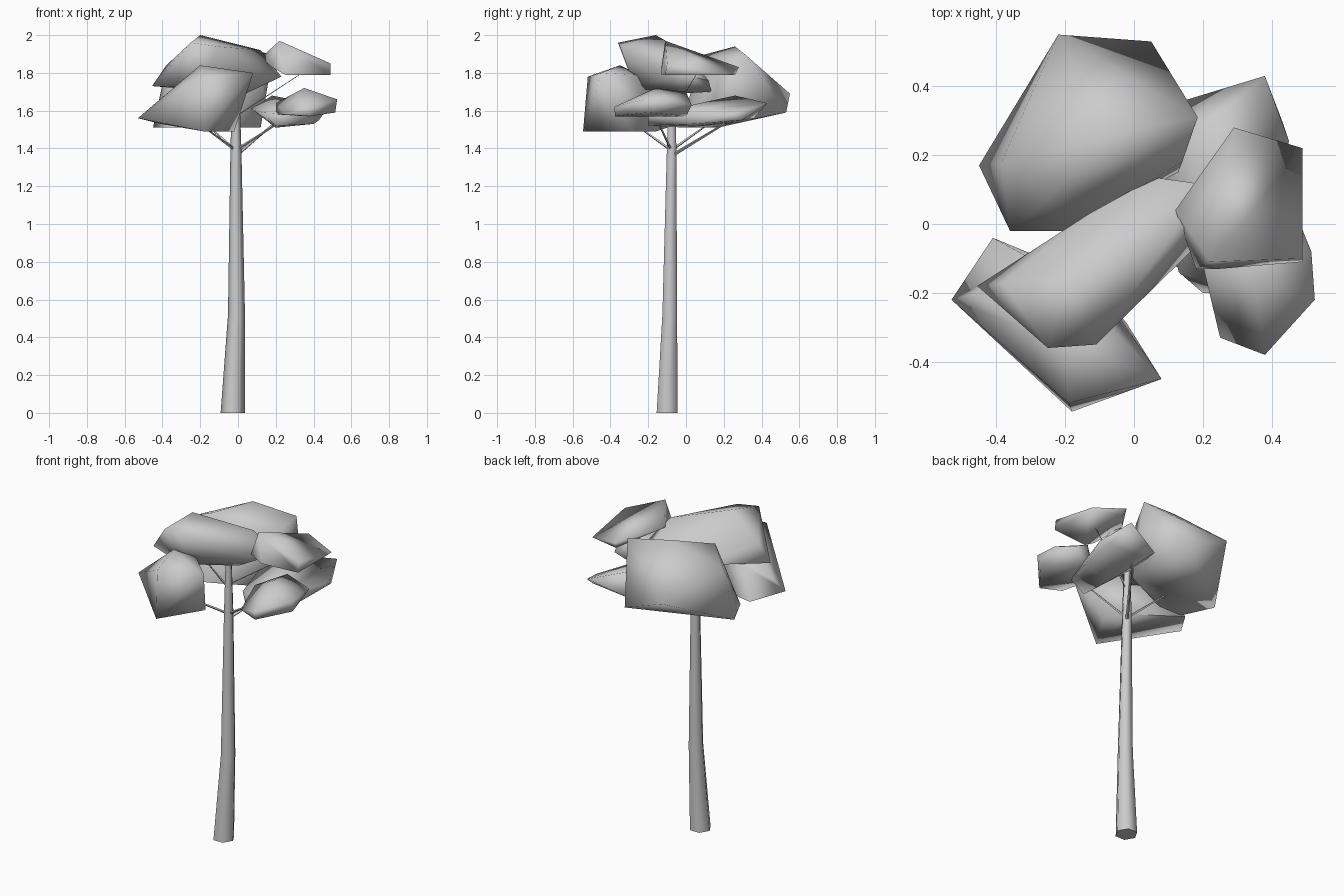
import bpy, bmesh, math
from mathutils import Vector


def finish(name, bm, angle):
    bmesh.ops.recalc_face_normals(bm, faces=bm.faces)
    mesh = bpy.data.meshes.new(name)
    bm.to_mesh(mesh)
    bm.free()
    ob = bpy.data.objects.new(name, mesh)
    bpy.context.collection.objects.link(ob)
    bpy.ops.object.select_all(action='DESELECT')
    ob.select_set(True)
    bpy.context.view_layer.objects.active = ob
    bpy.ops.object.shade_smooth_by_angle(angle=math.radians(angle))
    return ob


def clump(name, upper, lower):
    """Faceted foliage mass: hull around upper and lower corner points."""
    bm = bmesh.new()
    for p in upper + lower:
        bm.verts.new(p)
    res = bmesh.ops.convex_hull(bm, input=bm.verts)
    junk = {g for g in res["geom_interior"] + res["geom_unused"]
            if isinstance(g, bmesh.types.BMVert)}
    bmesh.ops.delete(bm, geom=list(junk), context='VERTS')
    finish(name, bm, 95)


def limb(name, path, sides):
    """Tapered tube through (x, y, z, radius) stations."""
    bm = bmesh.new()
    pts = [Vector(p[:3]) for p in path]
    axis = pts[-1] - pts[0]
    vertical = axis.z > 4 * math.hypot(axis.x, axis.y)
    u = Vector((1, 0, 0)) if vertical else axis.cross(Vector((0, 0, 1))).normalized()
    v = Vector((0, 1, 0)) if vertical else axis.cross(u).normalized()
    rings = []
    for c, p in zip(pts, path):
        ring = []
        for i in range(sides):
            a = math.tau * i / sides
            ring.append(bm.verts.new(c + p[3] * (u * math.cos(a) + v * math.sin(a))))
        rings.append(ring)
    for r0, r1 in zip(rings, rings[1:]):
        for i in range(sides):
            j = (i + 1) % sides
            bm.faces.new((r0[i], r0[j], r1[j], r1[i]))
    bm.faces.new(rings[0])
    bm.faces.new(rings[-1])
    finish(name, bm, 65)


# Trunk, leaning slightly as it tapers
limb("trunk", [(-0.028, -0.10, 0, 0.064), (-0.008, -0.086, 0.52, 0.045),
               (-0.011, -0.076, 1.4, 0.029), (-0.012, -0.075, 1.75, 0.018)], 6)

# Thin branches reaching into each clump: start height, tip, root radius
fork = (-0.012, -0.078)
branches = [
    (1.39, (-0.19, -0.26, 1.52), 0.008), (1.39, (-0.17, 0.12, 1.53), 0.008),
    (1.36, (0.20, 0.22, 1.54), 0.010), (1.39, (0.23, -0.15, 1.545), 0.008),
    (1.57, (0.34, 0.06, 1.80), 0.003), (1.55, (-0.12, -0.15, 1.72), 0.007),
]
for n, (z, tip, r) in enumerate(branches):
    limb(f"branch_{n + 1}", [(*fork, z, r), (*tip, r * 0.5)], 4)

# Foliage clumps
clump("back_left_foliage",
      [(-0.22, 0.55, 1.69), (0.185, 0.31, 1.90), (0.14, 0.18, 1.82),
       (-0.08, 0.26, 1.94), (-0.385, 0.18, 1.81), (-0.25, 0.07, 1.89)],
      [(0.05, 0.53, 1.59), (-0.45, 0.17, 1.51), (-0.36, -0.02, 1.51),
       (-0.20, -0.02, 1.51), (0.12, 0.13, 1.51)])

clump("top_foliage",
      [(-0.20, -0.16, 2.0), (-0.25, -0.36, 1.96), (-0.11, -0.35, 1.94),
       (0.12, -0.02, 1.92), (-0.38, -0.17, 1.84)],
      [(-0.455, -0.18, 1.73), (0.165, -0.08, 1.78), (0.23, 0.03, 1.78),
       (0.17, 0.12, 1.76), (0.06, 0.135, 1.70), (-0.13, 0.03, 1.71),
       (-0.20, -0.27, 1.72), (0.04, -0.05, 1.69)])

clump("front_left_foliage",
      [(-0.20, -0.35, 1.84), (0.08, -0.45, 1.80), (-0.19, -0.52, 1.78),
       (-0.10, -0.27, 1.79), (-0.46, -0.20, 1.62), (-0.30, -0.10, 1.72)],
      [(-0.53, -0.22, 1.56), (-0.41, -0.04, 1.53), (-0.18, -0.545, 1.49),
       (-0.02, -0.29, 1.49), (-0.12, -0.16, 1.49)])

clump("upper_right_foliage",
      [(0.12, 0.04, 1.88), (0.22, -0.11, 1.97), (0.29, 0.28, 1.83),
       (0.49, -0.10, 1.85)],
      [(0.18, -0.13, 1.83), (0.25, -0.13, 1.79), (0.49, -0.11, 1.79),
       (0.49, 0.22, 1.79), (0.30, 0.26, 1.79)])

clump("front_right_foliage",
      [(0.35, -0.16, 1.72), (0.34, 0.0, 1.70), (0.525, -0.22, 1.66),
       (0.38, -0.38, 1.62), (0.20, -0.12, 1.64), (0.515, -0.08, 1.66)],
      [(0.38, -0.375, 1.57), (0.25, -0.33, 1.58), (0.20, -0.12, 1.58),
       (0.515, -0.20, 1.59), (0.47, 0.03, 1.63), (0.35, 0.0, 1.57)])

clump("back_right_foliage",
      [(0.18, 0.26, 1.68), (0.38, 0.43, 1.64), (0.15, 0.36, 1.56),
       (0.45, 0.24, 1.58), (0.13, -0.14, 1.59), (0.07, 0.10, 1.61),
       (0.30, -0.20, 1.58)],
      [(0.43, 0.30, 1.55), (0.40, 0.05, 1.53), (0.20, -0.20, 1.52),
       (0.20, 0.0, 1.51), (0.22, 0.30, 1.54)])
